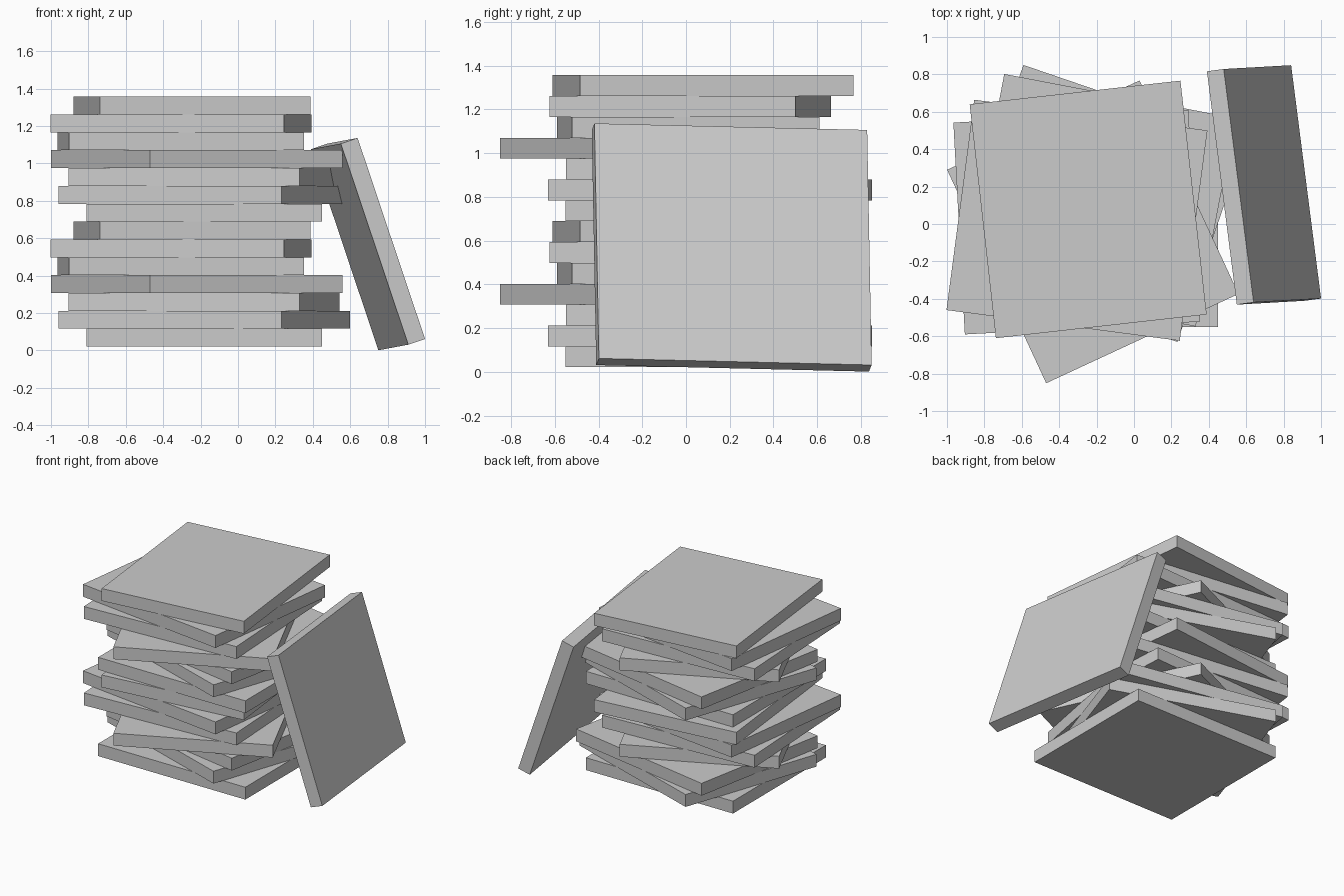
import bpy
from math import radians
from mathutils import Matrix, Vector

if "Cube" in bpy.data.objects:
    bpy.data.objects.remove(bpy.data.objects["Cube"])

LONG, SHORT, THICK = 1.258, 1.134, 0.0954
BASE_Z = 0.021


def slab(name, matrix):
    bpy.ops.mesh.primitive_cube_add(size=1)
    ob = bpy.context.object
    ob.name = name
    ob.data.transform(Matrix.Diagonal((LONG, SHORT, THICK, 1)))
    ob.matrix_world = matrix
    return ob


# Seven-slab pattern: centre x, centre y, turn in degrees
pattern = [
    (-0.180, 0.015, 0.0),
    (-0.180, 0.110, -18.9),
    (-0.182, 0.127, -10.8),
    (-0.220, -0.042, 114.9),
    (-0.307, 0.010, 3.1),
    (-0.305, 0.020, -7.5),
    (-0.245, 0.078, 96.4),
]

# Stack: the pattern repeated twice
for i in range(14):
    x, y, turn = pattern[i % 7]
    z = BASE_Z + (i + 0.5) * THICK
    slab(f"stacked_slab_{i + 1:02d}",
         Matrix.Translation((x, y, z)) @ Matrix.Rotation(radians(turn), 4, 'Z'))

# One slab leaning against the right side of the stack
along = Vector((-0.16, 1.248, -0.03)).normalized()
normal = along.cross(Vector((-0.36, -0.025, 1.075))).normalized()
up = normal.cross(along)
rot = Matrix((along, up, normal)).transposed().to_4x4()
slab("leaning_slab", Matrix.Translation((0.695, 0.209, 0.5685)) @ rot)
